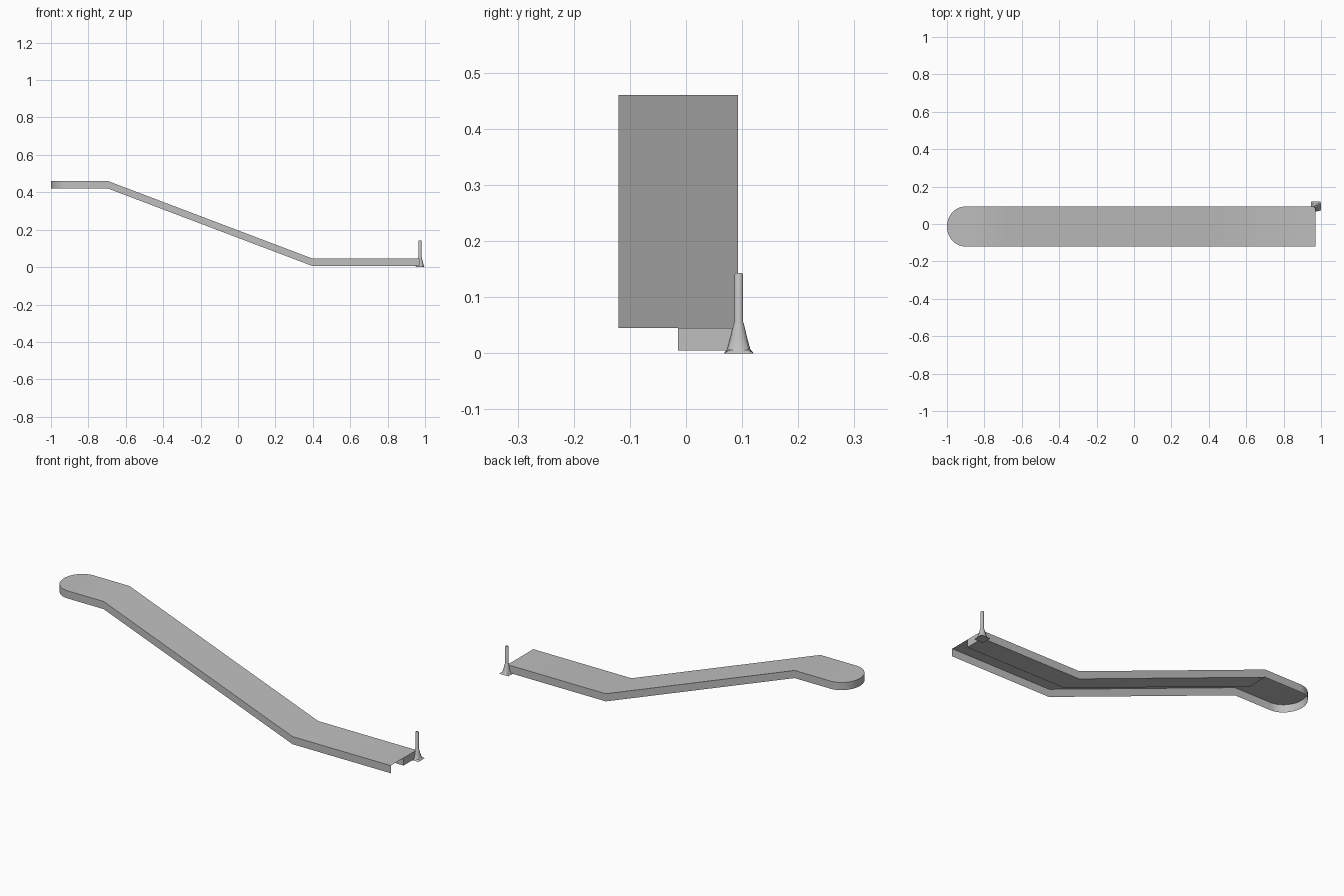
import bpy
import bmesh
from math import pi, sin, cos, radians

cube = bpy.data.objects.get("Cube")
if cube:
    bpy.data.objects.remove(cube, do_unlink=True)

grey = bpy.data.materials.new("plain_grey")
grey.use_nodes = True
grey.diffuse_color = (0.52, 0.52, 0.52, 1)
grey.node_tree.nodes["Principled BSDF"].inputs["Base Color"].default_value = (0.52, 0.52, 0.52, 1)


def finish(name, bm):
    mesh = bpy.data.meshes.new(name)
    bm.to_mesh(mesh)
    bm.free()
    mesh.materials.append(grey)
    obj = bpy.data.objects.new(name, mesh)
    bpy.context.collection.objects.link(obj)
    bpy.ops.object.select_all(action='DESELECT')
    obj.select_set(True)
    bpy.context.view_layer.objects.active = obj
    bpy.ops.object.shade_smooth_by_angle(angle=radians(35))


FRONT, BACK, INNER = -0.12, 0.093, -0.014
MID = (FRONT + BACK) / 2
HALF = (BACK - FRONT) / 2
HIGH, LOW, SKIRT = 0.46, 0.045, 0.04
END, ROUND = 0.97, -0.903
# Stations along the rail: low end, lower bend, upper bend, start of round end
stations = [(END, LOW), (0.4, LOW), (-0.695, HIGH), (ROUND, HIGH)]

# Rail: sloped top sheet with a skirt hanging around its edge
bm = bmesh.new()
front = [bm.verts.new((x, FRONT, z)) for x, z in stations]
back = [bm.verts.new((x, BACK, z)) for x, z in stations]
steps = 24
arc = []
for i in range(1, steps):
    a = pi * i / steps
    arc.append(bm.verts.new((ROUND - (1 + ROUND) * sin(a), MID - HALF * cos(a), HIGH)))
for i in range(len(stations) - 1):
    bm.faces.new((front[i], back[i], back[i + 1], front[i + 1]))
bm.faces.new([front[-1], back[-1]] + arc[::-1])
rim = front + arc + back[::-1]
hem = [bm.verts.new((v.co.x, v.co.y, v.co.z - SKIRT)) for v in rim]
for i in range(len(rim) - 1):
    bm.faces.new((rim[i], rim[i + 1], hem[i + 1], hem[i]))
finish("rail_cover", bm)

# Half-width channel under the back of the cover, from the low end to the upper bend
bm = bmesh.new()
sections = []
for x, z in stations[:3]:
    corners = [(INNER, z), (INNER, z - SKIRT), (BACK, z - SKIRT), (BACK, z)]
    sections.append([bm.verts.new((x, y, h)) for y, h in corners])
for near, far in zip(sections, sections[1:]):
    for k in range(2):
        bm.faces.new((near[k], far[k], far[k + 1], near[k + 1]))
bm.faces.new(sections[0])
bm.faces.new(sections[-1][::-1])
finish("inner_channel", bm)

# Post: square flared foot blending into a round pole
profile = [(0.026, 0, 0.9), (0.025, 0.002, 0.9), (0.021, 0.006, 0.3), (0.015, 0.028, 0.1),
           (0.009, 0.053, 0), (0.008, 0.055, 0), (0.008, 0.14, 0), (0.006, 0.143, 0)]
sides = 24
bm = bmesh.new()
rings = []
for r, z, square in profile:
    ring = []
    for k in range(sides):
        a = 2 * pi * k / sides
        c, s = cos(a), sin(a)
        grow = 1 + square * (1 / max(abs(c), abs(s)) - 1)
        ring.append(bm.verts.new((0.973 + r * grow * c, 0.094 + r * grow * s, z)))
    rings.append(ring)
for low, high in zip(rings, rings[1:]):
    for k in range(sides):
        n = (k + 1) % sides
        bm.faces.new((low[k], low[n], high[n], high[k]))
bm.faces.new(rings[0][::-1])
bm.faces.new(rings[-1])
finish("end_post", bm)
